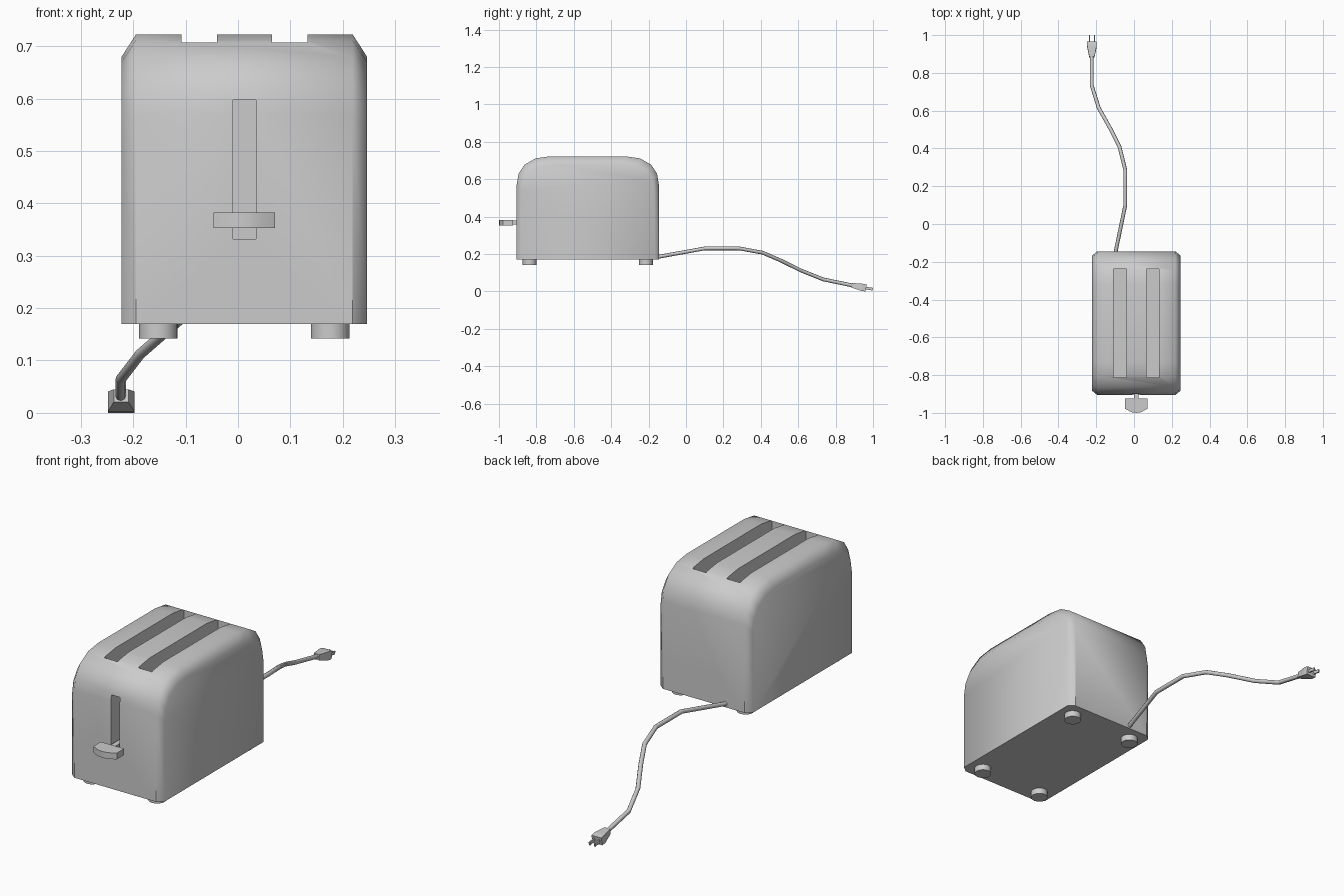
import bpy, bmesh, math
from mathutils import Vector

if "Cube" in bpy.data.objects:
    bpy.data.objects.remove(bpy.data.objects["Cube"])

CX, CY = 0.012, -0.525          # centre of the toaster body

grey = bpy.data.materials.new("plain grey")
grey.use_nodes = True
grey.diffuse_color = (0.6, 0.6, 0.6, 1)
grey.node_tree.nodes["Principled BSDF"].inputs["Base Color"].default_value = (0.6, 0.6, 0.6, 1)


def add_object(name, data):
    obj = bpy.data.objects.new(name, data)
    bpy.context.collection.objects.link(obj)
    data.materials.append(grey)
    return obj


def loft(name, rings):
    """Closed solid through rings of equal point count."""
    bm = bmesh.new()
    loops = [[bm.verts.new(p) for p in ring] for ring in rings]
    for a, b in zip(loops, loops[1:]):
        for i in range(len(a)):
            j = (i + 1) % len(a)
            bm.faces.new((a[i], a[j], b[j], b[i]))
    bm.faces.new(loops[0])
    bm.faces.new(loops[-1])
    bmesh.ops.recalc_face_normals(bm, faces=bm.faces)
    mesh = bpy.data.meshes.new(name)
    bm.to_mesh(mesh)
    bm.free()
    return add_object(name, mesh)


def box(name, x0, x1, y0, y1, z0, z1):
    ring = [(x0, y0), (x1, y0), (x1, y1), (x0, y1)]
    return loft(name, [[(x, y, z) for x, y in ring] for z in (z0, z1)])


def smooth(obj, angle, is_crease=lambda e: False):
    bm = bmesh.new()
    bm.from_mesh(obj.data)
    for f in bm.faces:
        f.smooth = True
    for e in bm.edges:
        e.smooth = e.calc_face_angle(0) < math.radians(angle) and not is_crease(e)
    bm.to_mesh(obj.data)
    bm.free()


# Body: arched side profile lofted across x, narrowed at both sides
half = [(0.38, 0.17), (0.38, 0.57), (0.37, 0.63), (0.339, 0.677), (0.28, 0.711), (0.205, 0.722)]
profile = half + [(-y, z) for y, z in reversed(half)]


def section(dx, sy, sz):
    return [(CX + dx, CY + y * sy, 0.17 + (z - 0.17) * sz) for y, z in profile]


body = loft("body", [section(-0.234, 0.942, 0.924), section(-0.207, 1, 1),
                     section(0.207, 1, 1), section(0.234, 0.942, 0.924)])

# Bread slots and lever slot
cutters = [box("bread_slot_cutter", CX + s - 0.034, CX + s + 0.034, CY - 0.287, CY + 0.287, 0.25, 0.8)
           for s in (-0.086, 0.087)]
cutters.append(box("lever_slot_cutter", -0.01, 0.034, -1, -0.83, 0.332, 0.597))
for cutter in cutters:
    mod = body.modifiers.new("slot", "BOOLEAN")
    mod.operation = "DIFFERENCE"
    mod.solver = "EXACT"
    mod.object = cutter
bpy.context.view_layer.update()
cut_mesh = bpy.data.meshes.new_from_object(body.evaluated_get(bpy.context.evaluated_depsgraph_get()))
body.modifiers.clear()
body.data = cut_mesh
for cutter in cutters:
    bpy.data.objects.remove(cutter)


def front_corner(e):
    a, b = (v.co for v in e.verts)
    upright = abs(a.x - b.x) < 0.001 and abs(a.y - b.y) < 0.001
    return upright and abs(abs(a.x - CX) - 0.207) < 0.001


smooth(body, 60, front_corner)

# Feet
for side, dx in (("right", -0.164), ("left", 0.164)):
    for end, dy in (("front", -0.311), ("back", 0.311)):
        circle = [(math.cos(t * math.tau / 20), math.sin(t * math.tau / 20)) for t in range(20)]
        foot = loft(f"{end}_{side}_foot",
                    [[(CX + dx + 0.037 * c, CY + dy + 0.037 * s, z) for c, s in circle]
                     for z in (0.142, 0.175)])
        smooth(foot, 40)

# Lever: stem and bowed knob
box("lever_stem", CX - 0.012, CX + 0.012, -0.93, -0.825, 0.357, 0.379)
knob = [(-0.059, -0.925), (-0.059, -0.978), (-0.026, -0.996), (0, -1),
        (0.026, -0.996), (0.059, -0.978), (0.059, -0.925)]
smooth(loft("lever_knob", [[(CX + x, y, z) for x, y in knob] for z in (0.353, 0.382)]), 25)

# Power cord
path = [(-0.1, -0.16, 0.183), (-0.046, 0.1, 0.23), (-0.046, 0.285, 0.23), (-0.077, 0.41, 0.207),
        (-0.125, 0.505, 0.166), (-0.187, 0.615, 0.112), (-0.224, 0.735, 0.064), (-0.224, 0.9, 0.03)]
curve = bpy.data.curves.new("power_cord", "CURVE")
curve.dimensions = "3D"
curve.bevel_depth = 0.01
curve.bevel_resolution = 2
curve.use_fill_caps = True
spline = curve.splines.new("POLY")
spline.points.add(len(path) - 1)
for point, co in zip(spline.points, path):
    point.co = (*co, 1)
spline.use_smooth = True
add_object("power_cord", curve)

# Plug: flared block and two prongs, tipped down along the cord
PX = -0.223


def plate(y, z, w, h):
    return [Vector((PX + a * w, y + b * h * 0.2, z + b * h))
            for a, b in ((-1, -1), (1, -1), (1, 1), (-1, 1))]


loft("plug", [plate(0.885, 0.033, 0.014, 0.012), plate(0.94, 0.022, 0.025, 0.019),
              plate(0.963, 0.018, 0.025, 0.018)])
for name, dx in (("right_prong", -0.013), ("left_prong", 0.013)):
    loft(name, [[p + Vector((dx, 0, 0)) for p in plate(y, z, 0.003, 0.007)]
                for y, z in ((0.955, 0.019), (0.999, 0.012))])
